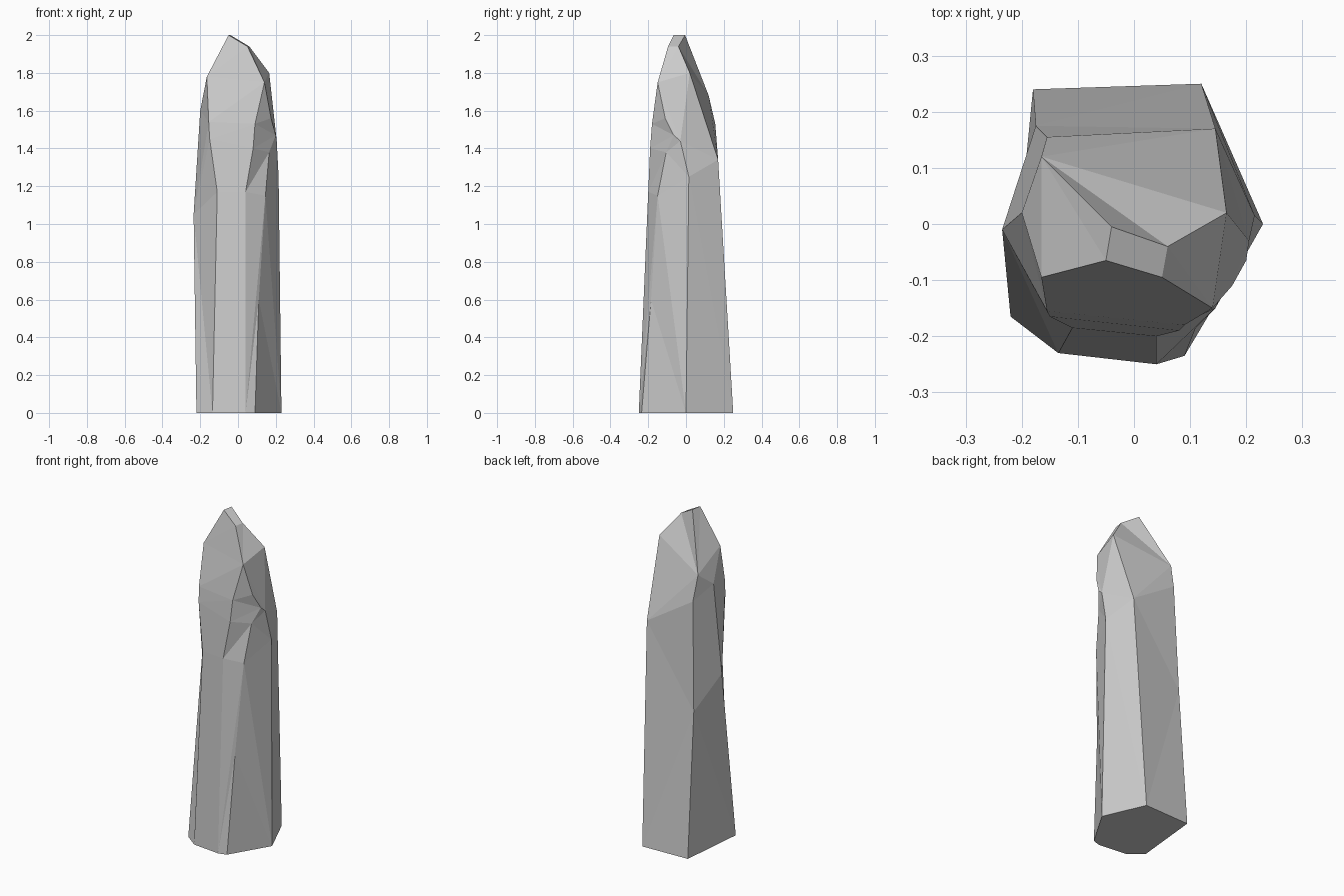
import bpy
import bmesh

default = bpy.data.objects.get("Cube")
if default:
    bpy.data.objects.remove(default, do_unlink=True)

# Ridge lines of the crystal, each rising from the base to the tip,
# listed counter-clockwise when seen from above
tip_front_left = (0.05, -0.095, 1.94)
tip_front_right = (-0.05, -0.065, 2)
tip_back_left = (0.06, -0.04, 1.94)
tip_back_right = (-0.04, -0.005, 2)
shoulder_front_left = (0.14, -0.15, 1.75)
shoulder_front_right = (-0.165, -0.095, 1.78)
shoulder_back_left = (0.165, 0.02, 1.8)

front_right = [(-0.135, -0.23, 0), (-0.11, -0.185, 1.17), (-0.15, -0.165, 1.45),
               (-0.155, -0.155, 1.54), shoulder_front_right, tip_front_right]
front_left = [(0.04, -0.25, 0), (0.04, -0.2, 1.17), (0.08, -0.19, 1.4),
              (0.09, -0.18, 1.53), shoulder_front_left, tip_front_left]
front_notch = [(0.09, -0.235, 0), (0.11, -0.185, 0.6), (0.145, -0.15, 1.15),
               (0.165, -0.105, 1.38), (0.2, -0.065, 1.47), (0.175, -0.11, 1.56),
               shoulder_front_left, tip_front_left]
left_side = [(0.23, 0, 0), (0.215, 0.015, 1.25), (0.205, -0.03, 1.44),
             shoulder_back_left, tip_back_left]
back_left = [(0.12, 0.25, 0), (0.145, 0.17, 1.34), shoulder_back_left, tip_back_left]
back_right = [(-0.18, 0.24, 0), (-0.175, 0.175, 0.87), (-0.155, 0.155, 1.53),
              (-0.165, 0.12, 1.68), tip_back_right]
right_side = [(-0.22, -0.165, 0), (-0.235, -0.01, 1.05), (-0.2, 0.02, 1.6),
              shoulder_front_right, tip_front_right]
ridges = [front_right, front_left, front_notch, left_side,
          back_left, back_right, right_side]

bm = bmesh.new()
verts = {}


def vert(point):
    """Return the vertex at a point, so that ridges can merge."""
    if point not in verts:
        verts[point] = bm.verts.new(point)
    return verts[point]


def add_face(points):
    unique = list(dict.fromkeys(points))
    if len(unique) > 2:
        bm.faces.new([vert(p) for p in unique])


def bridge(a, b):
    """Fill between two ridges, always climbing the one whose next point is lower."""
    i = j = 0
    while i < len(a) - 1 or j < len(b) - 1:
        climb_a = j == len(b) - 1 or (i < len(a) - 1 and a[i + 1][2] < b[j + 1][2])
        if climb_a:
            add_face([a[i], b[j], a[i + 1]])
            i += 1
        else:
            add_face([a[i], b[j], b[j + 1]])
            j += 1


# Facets, base and chipped tip
for a, b in zip(ridges, ridges[1:] + ridges[:1]):
    bridge(a, b)
add_face([ridge[0] for ridge in reversed(ridges)])
add_face([ridge[-1] for ridge in ridges])
bmesh.ops.recalc_face_normals(bm, faces=bm.faces)

mesh = bpy.data.meshes.new("crystal_shard")
bm.to_mesh(mesh)
bm.free()
shard = bpy.data.objects.new("crystal_shard", mesh)
bpy.context.collection.objects.link(shard)

# Plain grey stone
grey = (0.6, 0.6, 0.6, 1)
stone = bpy.data.materials.new("grey_stone")
stone.use_nodes = True
stone.diffuse_color = grey
stone.node_tree.nodes["Principled BSDF"].inputs["Base Color"].default_value = grey
mesh.materials.append(stone)
